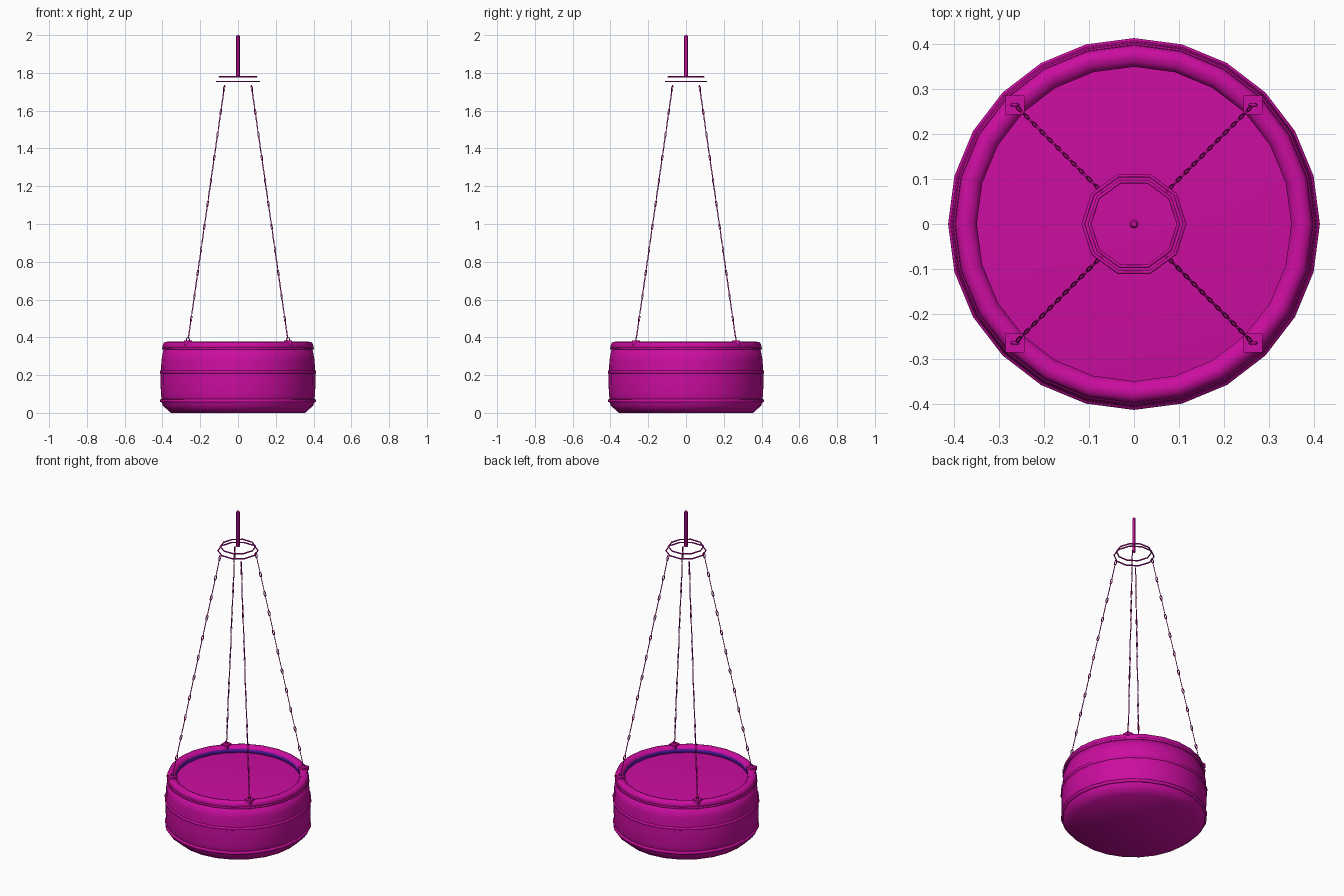
import bpy, bmesh, math
from mathutils import Vector, Matrix

old = bpy.data.objects.get("Cube")
if old:
    bpy.data.objects.remove(old, do_unlink=True)


def material(name, rgb):
    m = bpy.data.materials.new(name)
    m.use_nodes = True
    m.diffuse_color = (*rgb, 1)
    m.node_tree.nodes["Principled BSDF"].inputs["Base Color"].default_value = (*rgb, 1)
    return m


MAGENTA = material("magenta", (0.6, 0.004, 0.35))
VIOLET = material("violet", (0.12, 0.01, 0.45))


def finish(name, bm, mats=(MAGENTA,), smooth=True):
    bmesh.ops.recalc_face_normals(bm, faces=bm.faces)
    for f in bm.faces:
        f.smooth = smooth
    me = bpy.data.meshes.new(name)
    bm.to_mesh(me)
    bm.free()
    for m in mats:
        me.materials.append(m)
    ob = bpy.data.objects.new(name, me)
    bpy.context.collection.objects.link(ob)
    return ob


def lathe(bm, profile, sides, closed):
    """Spin (radius, z) points; either close the section or cap both ends."""
    rows = []
    for r, z in profile:
        rows.append([bm.verts.new((r * math.cos(a), r * math.sin(a), z))
                     for a in (math.tau * i / sides for i in range(sides))])
    pairs = list(zip(rows, rows[1:]))
    if closed:
        pairs.append((rows[-1], rows[0]))
    else:
        bm.faces.new(rows[0])
        bm.faces.new(rows[-1])
    for lo, hi in pairs:
        for i in range(sides):
            j = (i + 1) % sides
            bm.faces.new((lo[i], lo[j], hi[j], hi[i]))


def tube_section(radius, z, t, n=6):
    return [(radius + t * math.cos(math.tau * k / n), z + t * math.sin(math.tau * k / n))
            for k in range(n)]


def link(bm, half_width, half_length, t, matrix):
    """Oval chain link standing in its local XZ plane."""
    start = len(bm.verts)
    lathe(bm, tube_section(1, 0, 0, 4), 8, True)
    bm.verts.ensure_lookup_table()
    for k in range(4):
        b = math.tau * k / 4
        for i in range(8):
            a = math.tau * i / 8
            p = Vector(((half_width + t * math.cos(b)) * math.cos(a), t * math.sin(b),
                        (half_length + t * math.cos(b)) * math.sin(a)))
            bm.verts[start + k * 8 + i].co = matrix @ p


# Bowl body, with smooth shading running over its filled top and base
bm = bmesh.new()
lathe(bm, [(0.355, 0), (0.40, 0.04), (0.408, 0.10), (0.411, 0.18), (0.405, 0.28),
           (0.395, 0.335), (0.38, 0.337)], 24, False)
finish("bowl_body", bm)

# Rounded rim with a coloured inner lip
bm = bmesh.new()
lathe(bm, [(0.40, 0.335), (0.398, 0.362), (0.39, 0.374), (0.375, 0.377), (0.36, 0.372),
           (0.35, 0.36), (0.35, 0.33)], 24, True)
bm.normal_update()
for f in bm.faces:
    c = f.calc_center_median()
    if math.hypot(c.x, c.y) < 0.352 and c.z < 0.355:
        f.material_index = 1
finish("bowl_rim", bm, (MAGENTA, VIOLET))

# Raised bands around the bowl
for name, r, z, h in (("lower_band", 0.412, 0.064, 0.011),
                      ("middle_band", 0.414, 0.216, 0.011),
                      ("upper_band", 0.403, 0.34, 0.007)):
    bm = bmesh.new()
    lathe(bm, [(r - 0.015, z - h), (r, z - h * 0.6), (r, z + h * 0.6), (r - 0.015, z + h)], 24, True)
    finish(name, bm)

# Four brackets, eyes and hanging chains
PERIODS = 11
for sx, sy, side in ((1, -1, "front_left"), (-1, -1, "front_right"),
                     (1, 1, "back_left"), (-1, 1, "back_right")):
    foot = Vector((0.265 * sx, 0.265 * sy, 0.38))
    top = Vector((0.073 * sx, 0.073 * sy, 1.72))
    step = (top - foot) / PERIODS
    turn = step.to_track_quat('Z', 'Y').to_matrix().to_4x4()

    bm = bmesh.new()
    bmesh.ops.create_cube(bm, size=1, matrix=Matrix.Translation((foot.x, foot.y, 0.371))
                          @ Matrix.Diagonal((0.042, 0.042, 0.026, 1)))
    finish(side + "_bracket", bm, smooth=False)

    bm = bmesh.new()
    link(bm, 0.008, 0.011, 0.003, Matrix.Translation((foot.x, foot.y, 0.388)))
    for i in range(PERIODS):
        long_spot = Matrix.Translation(foot + step * (i + 0.5)) @ turn
        short_spot = Matrix.Translation(foot + step * (i + 0.97)) @ turn
        link(bm, 0.003, 0.047, 0.002, long_spot)
        link(bm, 0.005, 0.018, 0.003, short_spot @ Matrix.Rotation(math.pi / 2, 4, 'Z'))
    finish(side + "_chain", bm)

# Two thin ten-sided rings gathering the chains
for name, r, z in (("lower_ring", 0.113, 1.754), ("upper_ring", 0.099, 1.779)):
    bm = bmesh.new()
    lathe(bm, tube_section(r, z, 0.004), 10, True)
    finish(name, bm)

# Hanging rod
bm = bmesh.new()
lathe(bm, [(0.01, 1.78), (0.01, 1.994), (0.006, 2.0)], 12, False)
rod = finish("hanging_rod", bm)
bpy.ops.object.select_all(action='DESELECT')
rod.select_set(True)
bpy.context.view_layer.objects.active = rod
bpy.ops.object.shade_smooth_by_angle()
